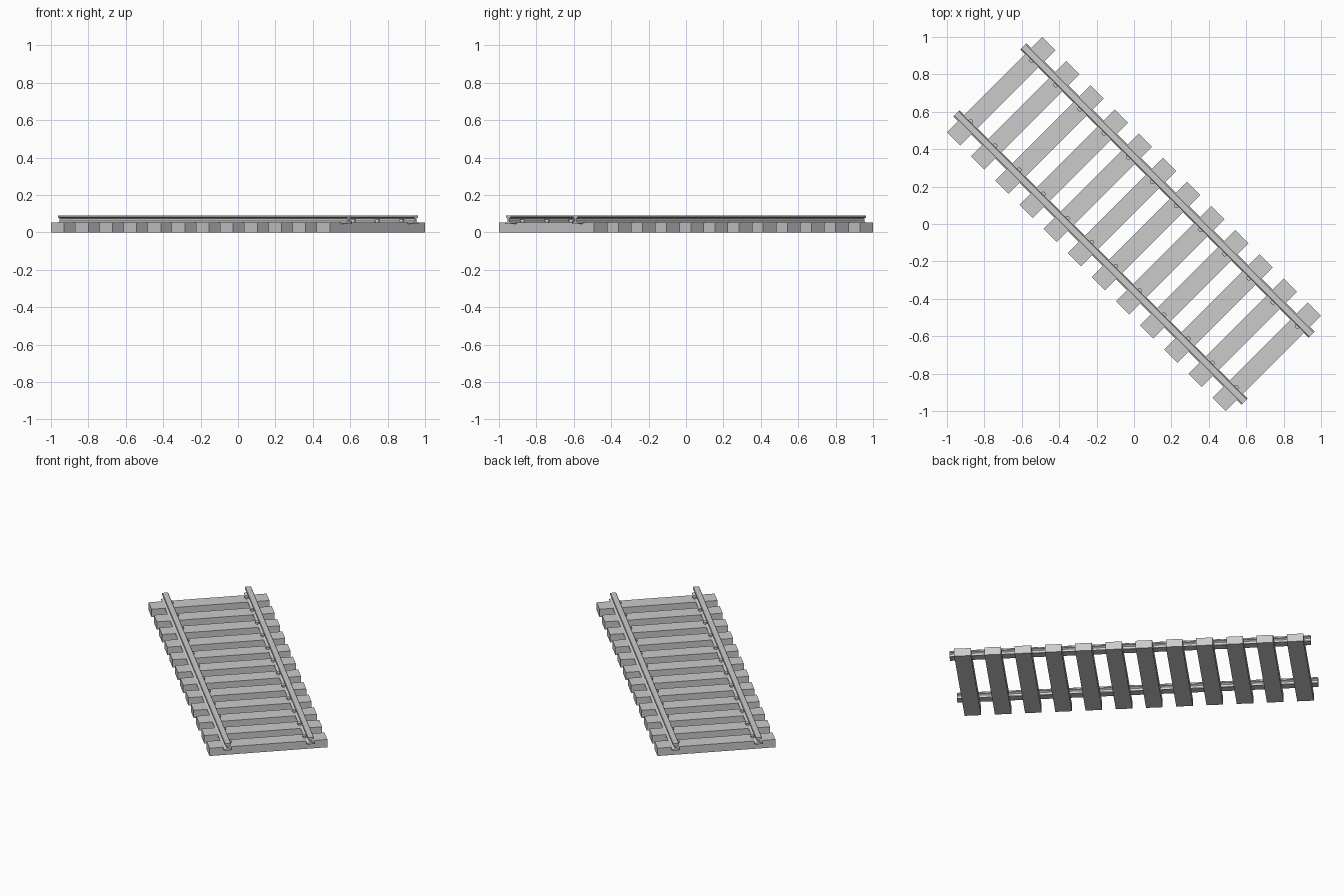
import bpy, bmesh, math
from mathutils import Matrix, Vector

if "Cube" in bpy.data.objects:
    bpy.data.objects.remove(bpy.data.objects["Cube"])

# the track runs diagonally: local x along the track, local y across it
TURN = Matrix.Rotation(math.radians(-45), 4, 'Z')
TIES, TIE_END, GAUGE = 12, 1.004, 0.253


def add_object(name, bm):
    bmesh.ops.recalc_face_normals(bm, faces=bm.faces)
    bm.transform(TURN)
    mesh = bpy.data.meshes.new(name)
    bm.to_mesh(mesh)
    bm.free()
    ob = bpy.data.objects.new(name, mesh)
    bpy.context.collection.objects.link(ob)
    return ob


def add_cylinder(bm, x, y, z0, z1, r):
    bmesh.ops.create_cone(bm, cap_ends=True, segments=12, radius1=r, radius2=r,
                          depth=z1 - z0,
                          matrix=Matrix.Translation((x, y, (z0 + z1) / 2)))


tie_x = [-TIE_END + 2 * TIE_END * i / (TIES - 1) for i in range(TIES)]

# wooden ties
for i, x in enumerate(tie_x):
    bm = bmesh.new()
    bmesh.ops.create_cube(bm, size=1, matrix=Matrix.Translation((x, 0, 0.026))
                          @ Matrix.Diagonal((0.1, 0.72, 0.052, 1)))
    add_object(f"tie_{i + 1}", bm)

# half of the rail cross-section (half width, height), mirrored to close it
half = [(0.024, 0.045), (0.024, 0.050), (0.010, 0.055), (0.006, 0.060),
        (0.006, 0.073), (0.010, 0.077), (0.019, 0.080), (0.019, 0.088),
        (0.016, 0.091)]
profile = half + [(-y, z) for y, z in reversed(half)]

for side, label in ((-1, "left"), (1, "right")):
    # rail
    bm = bmesh.new()
    face = bm.faces.new([bm.verts.new((-1.09, side * GAUGE + y, z)) for y, z in profile])
    ext = bmesh.ops.extrude_face_region(bm, geom=[face], use_keep_orig=True)
    bmesh.ops.translate(bm, vec=Vector((2.18, 0, 0)),
                        verts=[g for g in ext["geom"] if isinstance(g, bmesh.types.BMVert)])
    add_object(f"rail_{label}", bm)

    # spikes on the inner side of the rail, one per tie
    bm = bmesh.new()
    for x in tie_x:
        add_cylinder(bm, x, side * 0.231, 0.045, 0.060, 0.008)
        add_cylinder(bm, x, side * 0.231, 0.059, 0.068, 0.014)
    add_object(f"spikes_{label}", bm)
